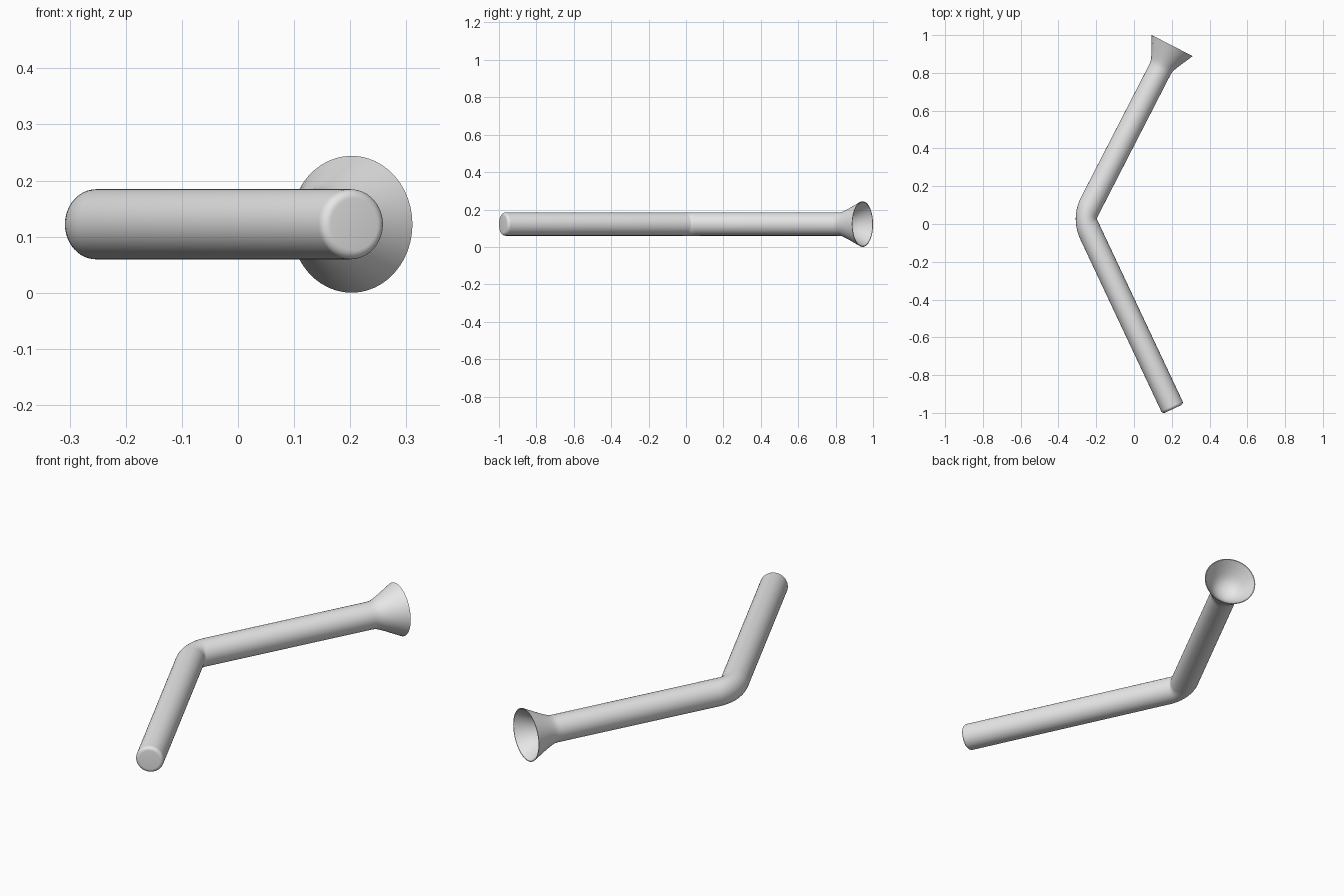
import bpy, bmesh
from math import sin, cos, pi, radians
from mathutils import Vector

cube = bpy.data.objects.get("Cube")
if cube:
    bpy.data.objects.remove(cube, do_unlink=True)

SIDES = 48
RADIUS = 0.0625
BEND_STEPS = 14
CORNER = Vector((-0.2675, 0.03, 0.122))

# Arm directions from the bend, and their outward normals in the bend plane
front_angle, back_angle = radians(25.2), radians(27.2)
front_dir = Vector((sin(front_angle), -cos(front_angle), 0))
back_dir = Vector((sin(back_angle), cos(back_angle), 0))
front_out = Vector((front_dir.y, -front_dir.x, 0))
back_out = Vector((-back_dir.y, back_dir.x, 0))
mitre = (front_out + back_out).normalized()
half_cos = mitre.dot(front_out)
FRONT_LENGTH, BACK_LENGTH = 1.115, 1.028

bm = bmesh.new()
rings = []
turns = [2 * pi * i / SIDES for i in range(SIDES)]


def arm_ring(direction, outward, distance, radius):
    """Circle of vertices across a straight arm."""
    centre = CORNER + direction * distance
    rings.append([bm.verts.new(centre + outward * radius * cos(t)
                               + Vector((0, 0, radius * sin(t)))) for t in turns])


def bend_ring(f):
    """Section through the elbow: tight on the inside, broad on the outside."""
    ring = []
    for t in turns:
        offset = RADIUS * cos(t)
        fillet = 0.13 + 0.12 * cos(t)
        around = front_out.slerp(back_out, f)
        point = CORNER + mitre * (offset - fillet) / half_cos + around * fillet
        ring.append(bm.verts.new(point + Vector((0, 0, RADIUS * sin(t)))))
    rings.append(ring)


# Closed front end with a rounded edge
ROUND = 0.0165
for i in range(7):
    a = pi / 2 * i / 6
    arm_ring(front_dir, front_out, FRONT_LENGTH - ROUND * (1 - cos(a)),
             RADIUS - ROUND * (1 - sin(a)))

# Elbow
for i in range(BEND_STEPS + 1):
    bend_ring(i / BEND_STEPS)

# Flared outside, thin rim, then the bowl inside: (depth behind rim, radius)
flare = [(0.15, 0.0625), (0.135, 0.063), (0.122, 0.065), (0.11, 0.069),
         (0.097, 0.0745), (0.08, 0.082), (0.04, 0.102), (0, 0.122)]
bowl = [(0, 0.118), (0.03, 0.1), (0.06, 0.08), (0.08, 0.064),
        (0.094, 0.046), (0.102, 0.026), (0.105, 0.008)]
for depth, radius in flare + bowl:
    arm_ring(back_dir, back_out, BACK_LENGTH - depth, radius)

# Skin the rings and close both ends
for a, b in zip(rings, rings[1:]):
    for i in range(SIDES):
        j = (i + 1) % SIDES
        bm.faces.new((a[i], a[j], b[j], b[i]))
bm.faces.new(rings[0])
bm.faces.new(rings[-1])
bmesh.ops.recalc_face_normals(bm, faces=bm.faces)

mesh = bpy.data.meshes.new("bent_flared_tube")
bm.to_mesh(mesh)
bm.free()
tube = bpy.data.objects.new("bent_flared_tube", mesh)
bpy.context.collection.objects.link(tube)

# Plain light grey
grey = bpy.data.materials.new("light_grey")
grey.use_nodes = True
colour = (0.8, 0.8, 0.8, 1)
grey.diffuse_color = colour
grey.node_tree.nodes["Principled BSDF"].inputs["Base Color"].default_value = colour
mesh.materials.append(grey)

bpy.ops.object.select_all(action='DESELECT')
tube.select_set(True)
bpy.context.view_layer.objects.active = tube
bpy.ops.object.shade_smooth_by_angle(angle=radians(35))
